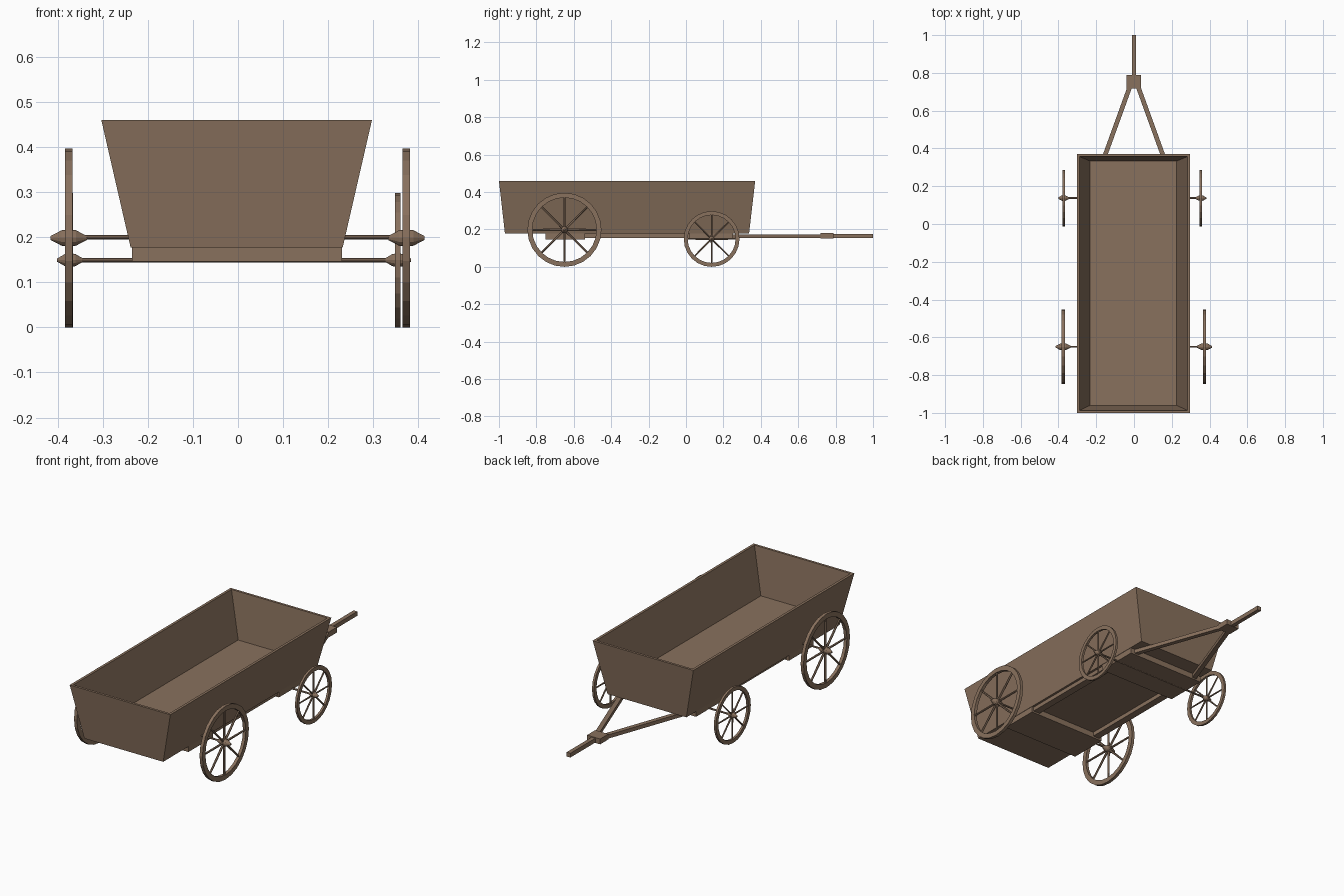
import bpy, bmesh, math
from mathutils import Vector, Matrix

if "Cube" in bpy.data.objects:
    bpy.data.objects.remove(bpy.data.objects["Cube"])

wood = bpy.data.materials.new("weathered brown wood")
WOOD_COLOUR = (0.25, 0.165, 0.11, 1)
wood.use_nodes = True
wood.diffuse_color = WOOD_COLOUR
wood.node_tree.nodes["Principled BSDF"].inputs["Base Color"].default_value = WOOD_COLOUR


def finish(bm, name):
    bmesh.ops.recalc_face_normals(bm, faces=bm.faces)
    mesh = bpy.data.meshes.new(name)
    bm.to_mesh(mesh)
    bm.free()
    mesh.materials.append(wood)
    obj = bpy.data.objects.new(name, mesh)
    bpy.context.collection.objects.link(obj)
    return obj


def bridge(bm, a, b):
    for i in range(len(a)):
        j = (i + 1) % len(a)
        bm.faces.new((a[i], a[j], b[j], b[i]))


def box(name, lo, hi):
    lo, hi = Vector(lo), Vector(hi)
    bm = bmesh.new()
    bmesh.ops.create_cube(bm, size=1)
    bmesh.ops.scale(bm, vec=hi - lo, verts=bm.verts)
    bmesh.ops.translate(bm, vec=(lo + hi) / 2, verts=bm.verts)
    return finish(bm, name)


def beam(name, start, end, width, height):
    """Square timber between two points."""
    start, end = Vector(start), Vector(end)
    d = end - start
    bm = bmesh.new()
    bmesh.ops.create_cube(bm, size=1)
    bmesh.ops.scale(bm, vec=(width, d.length, height), verts=bm.verts)
    turn = d.to_track_quat('Y', 'Z').to_matrix().to_4x4()
    bmesh.ops.transform(bm, matrix=Matrix.Translation((start + end) / 2) @ turn, verts=bm.verts)
    return finish(bm, name)


def lathe_x(bm, profile, centre, sides, closed):
    """Turn (x, radius) points around the x axis."""
    rings = []
    for x, r in profile:
        ring = []
        for i in range(sides):
            a = math.tau * i / sides
            ring.append(bm.verts.new(Vector(centre) + Vector((x, r * math.cos(a), r * math.sin(a)))))
        rings.append(ring)
    for a, b in zip(rings, rings[1:]):
        bridge(bm, a, b)
    if closed:
        bridge(bm, rings[-1], rings[0])
    else:
        bm.faces.new(rings[0])
        bm.faces.new(rings[-1])


def wheel(name, centre, radius, rim_depth, width, hub_length, hub_radius, spokes=8):
    h = width / 2
    inner = radius - rim_depth
    # Rim
    bm = bmesh.new()
    lathe_x(bm, [(-h, radius), (h, radius), (h, inner), (-h, inner)], centre, 24, True)
    finish(bm, name + "_rim")
    # Barrel hub with narrow ends
    bm = bmesh.new()
    shape = [(-1, .25), (-.8, .45), (-.4, .9), (0, 1), (.4, .9), (.8, .45), (1, .25)]
    lathe_x(bm, [(x * hub_length / 2, r * hub_radius) for x, r in shape], centre, 12, False)
    finish(bm, name + "_hub")
    # Spokes
    bm = bmesh.new()
    start, end = hub_radius * 0.5, inner + rim_depth * 0.3
    for i in range(spokes):
        turn = Matrix.Rotation(math.tau * i / spokes, 4, 'X')
        place = Matrix.Translation(centre) @ turn @ Matrix.Translation((0, 0, (start + end) / 2))
        bmesh.ops.create_cone(bm, cap_ends=True, segments=6, radius1=radius * .032,
                              radius2=radius * .026, depth=end - start, matrix=place)
    finish(bm, name + "_spokes")


def axle(name, x0, x1, y, z):
    bm = bmesh.new()
    lathe_x(bm, [(x0, .005), (x1, .005)], (0, y, z), 8, False)
    finish(bm, name)


# Flared open box: outer bottom, outer rim, inner rim, floor
bm = bmesh.new()
rings = []
for half, y0, y1, z in [(.235, -.968, .337, .177), (.3, -1, .37, .46),
                        (.286, -.987, .357, .46), (.229, -.96, .333, .212)]:
    corners = [(-half, y0), (half, y0), (half, y1), (-half, y1)]
    rings.append([bm.verts.new((x - .003, y, z)) for x, y in corners])
for a, b in zip(rings, rings[1:]):
    bridge(bm, a, b)
bm.faces.new(rings[0])
bm.faces.new(rings[-1])
finish(bm, "cargo_box")

# Underframe: wide bolsters and long rails
box("rear_bolster", (-.235, -.75, .146), (.23, -.54, .179))
box("front_bolster", (-.235, .02, .146), (.23, .25, .179))
for side, s in (("left", 1), ("right", -1)):
    box(side + "_rail", (s * .2 - .02, -.6, .155), (s * .2 + .02, .1, .179))

# Towing frame: two arms, a joint block and a tongue
for side, s in (("left", 1), ("right", -1)):
    beam(side + "_draw_arm", (s * .2, .235, .164), (s * .008, .765, .164), .024, .02)
box("draw_joint", (-.04, .718, .151), (.038, .788, .18))
box("draw_tongue", (-.011, .75, .153), (.011, 1, .176))

# Axles and wheels
axle("rear_axle", -.375, .373, -.65, .2)
axle("front_axle", -.372, .354, .137, .149)
for side, rear_x, front_x in (("left", .373, .354), ("right", -.375, -.372)):
    wheel("rear_" + side + "_wheel", (rear_x, -.65, .198), .198, .026, .017, .08, .019)
    wheel("front_" + side + "_wheel", (front_x, .137, .149), .149, .021, .012, .058, .015)
